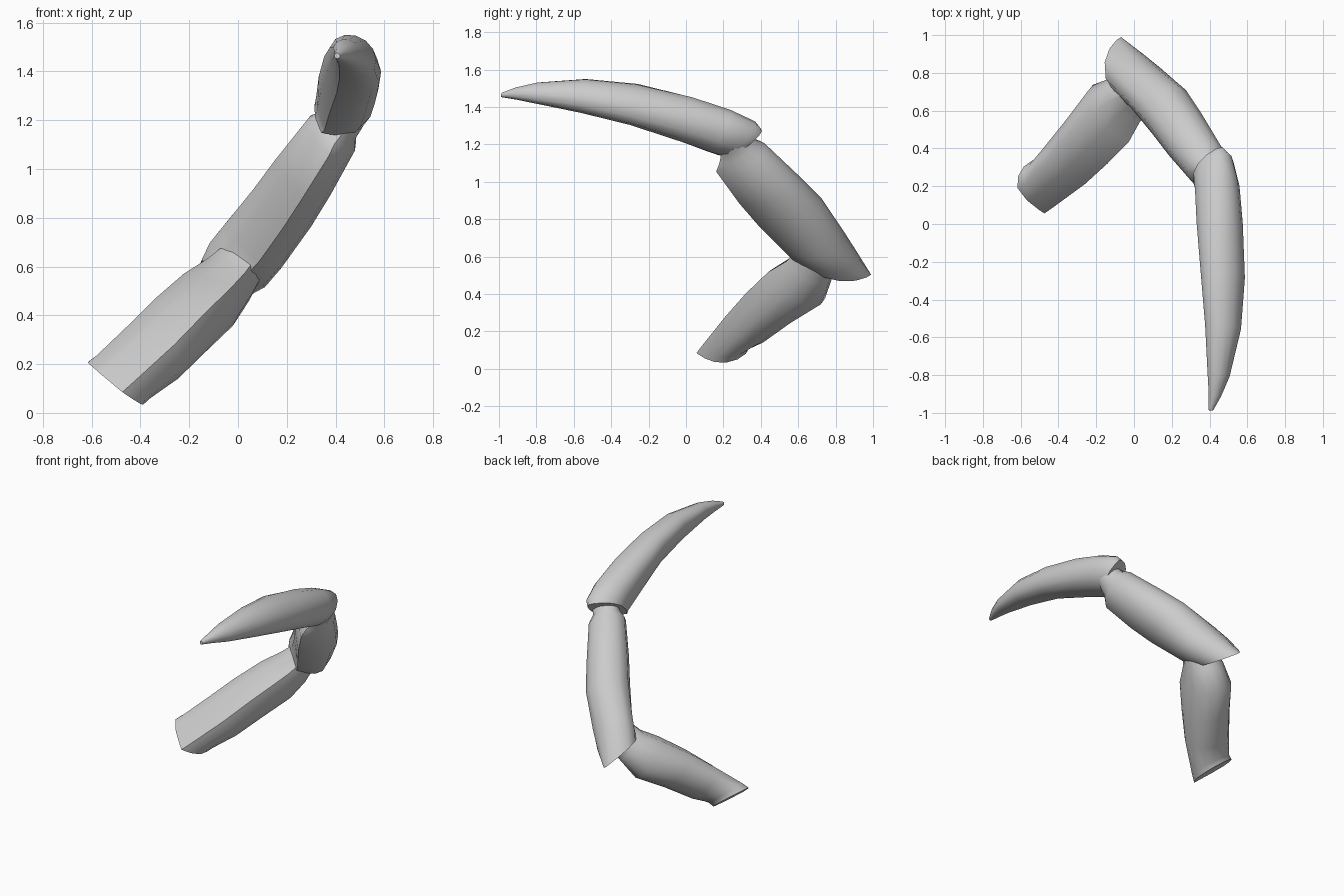
import bpy, bmesh
from math import sin, cos, pi
from mathutils import Vector

# The limb bends in one tilted plane: U and V span it, W is its normal
U = Vector((.102, .990, -.080))
V = Vector((.616, 0, .788))
W = Vector((.780, -.130, -.610))
SIDES = 14


def ring(iu, iv, ou, ov, half, w, pinch, skew):
    """Teardrop section: rounded outer side, creased inner side."""
    inner, outer = U * iu + V * iv, U * ou + V * ov
    mid, arm = (inner + outer) / 2, (outer - inner) / 2
    pts = []
    for i in range(SIDES):
        t = 2 * pi * i / SIDES
        c, s = cos(t), sin(t)
        sign = 1 if s >= 0 else -1
        if c >= 0:
            side = sign * half * abs(s) ** pinch
        else:
            side = sign * half * max(0, 1 - abs(c) ** 1.9) + skew * half * c * c
        pts.append(mid + arm * c + W * (w + side))
    return pts


def segment(name, rings, skew):
    bm = bmesh.new()
    loops = [[bm.verts.new(p) for p in ring(*r, skew)] for r in rings]
    for a, b in zip(loops, loops[1:]):
        for i in range(SIDES):
            j = (i + 1) % SIDES
            bm.faces.new((a[i], a[j], b[j], b[i]))
    bm.faces.new(loops[0][::-1])
    bm.faces.new(loops[-1])
    bmesh.ops.recalc_face_normals(bm, faces=bm.faces)
    me = bpy.data.meshes.new(name)
    bm.to_mesh(me)
    bm.free()
    ob = bpy.data.objects.new(name, me)
    bpy.context.collection.objects.link(ob)
    bpy.ops.object.select_all(action='DESELECT')
    ob.select_set(True)
    bpy.context.view_layer.objects.active = ob
    bpy.ops.object.shade_smooth_by_angle(angle=0.85)


# Each ring: inner u, v, outer u, v, half width, plane offset, outer pinch

# Upper limb, cut flat at the root
segment("limb_root", [
    (.000, -.225, .280, -.205, .148, -.497, 1),
    (.030, -.170, .285, -.175, .146, -.490, 1),
    (.160, .060, .375, -.105, .155, -.472, 1),
    (.270, .230, .524, .044, .155, -.468, 1),
    (.390, .390, .690, .190, .150, -.460, 1),
    (.490, .470, .730, .340, .125, -.455, 1),
    (.530, .530, .720, .420, .110, -.455, 1)], .45)

# Middle limb with pointed elbow
segment("limb_middle", [
    (.550, .430, .935, .355, .120, -.490, 1.6),
    (.530, .480, .870, .470, .150, -.475, 1.2),
    (.490, .540, .800, .600, .152, -.465, 1),
    (.350, .710, .680, .835, .145, -.450, 1),
    (.240, .860, .555, .985, .138, -.445, 1),
    (.114, 1.060, .370, 1.195, .120, -.440, 1),
    (.130, 1.110, .310, 1.225, .095, -.440, 1),
    (.140, 1.180, .270, 1.290, .090, -.440, 1)], .55)

# Curved claw with a pointed heel
segment("claw", [
    (.100, 1.115, .350, 1.290, .100, -.465, 1.4),
    (.085, 1.125, .320, 1.330, .112, -.462, 1.2),
    (.060, 1.135, .180, 1.390, .122, -.460, 1),
    (-.090, 1.190, -.035, 1.450, .130, -.464, 1),
    (-.360, 1.285, -.330, 1.505, .130, -.461, 1),
    (-.620, 1.340, -.610, 1.525, .105, -.453, 1),
    (-.860, 1.375, -.870, 1.490, .065, -.448, 1),
    (-.970, 1.385, -.980, 1.455, .035, -.448, 1),
    (-1.056, 1.390, -1.056, 1.415, .012, -.449, 1)], .1)
